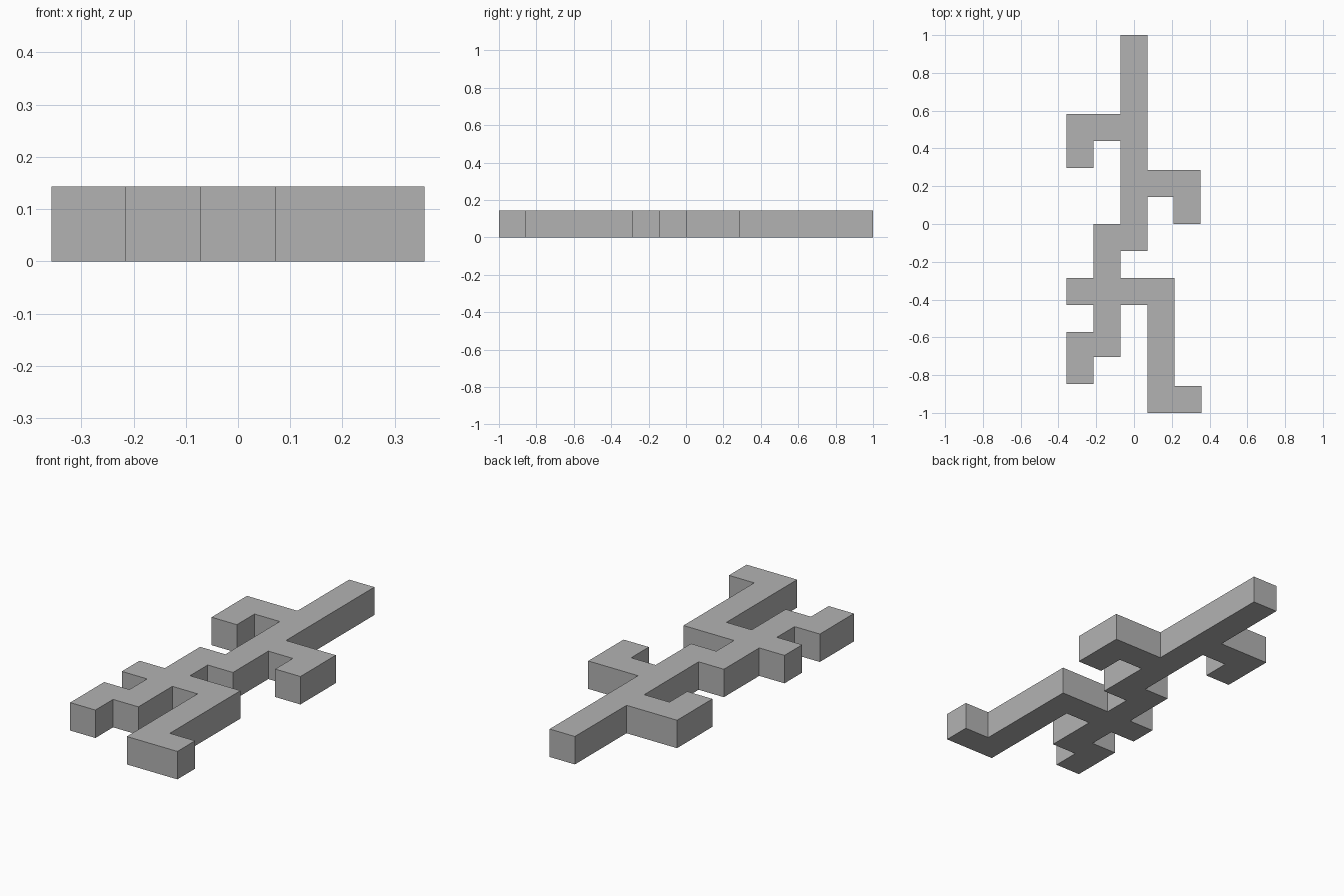
import bpy
import bmesh
from mathutils import Vector

cube = bpy.data.objects.get("Cube")
if cube:
    bpy.data.objects.remove(cube, do_unlink=True)

CELL = 1 / 7
STEP = {"N": Vector((0, 1)), "S": Vector((0, -1)), "E": Vector((1, 0)), "W": Vector((-1, 0))}

# Single grey material
grey = bpy.data.materials.new("plain_grey")
grey.use_nodes = True
colour = (0.45, 0.45, 0.45, 1)
grey.diffuse_color = colour
grey.node_tree.nodes["Principled BSDF"].inputs["Base Color"].default_value = colour

# Outline walked clockwise in cell steps, one run per straight edge
OUTLINE = (
    "E SSSSS "                            # shaft tip and right flank
    "EE SS W N W SS W "                   # hooked branch on +x
    "S EE SSSS E S WW NNNN W "            # long leg with foot
    "SS W S W NN E N W N E NN E "         # short leg, stub and hip
    "NNN W S W NN EE NNN"                 # hooked branch on -x
).split()


def nudge(p):
    """Cell position to model units, with the slight offsets of the limbs."""
    x, y = p * CELL
    if p.x < 0 and (1 < p.y < 5 or -7 < p.y < -4):
        y += 0.011
    if p.x > 1 and -1 < p.y < 3:
        x -= 0.004
    return x, y, 0


# Flat branching body: outline face extruded to one cell of height
bm = bmesh.new()
pos = Vector((-0.5, 7))
ring = []
for run in OUTLINE:
    ring.append(bm.verts.new(nudge(pos)))
    pos = pos + STEP[run[0]] * len(run)
base = bm.faces.new(ring)
top = bmesh.ops.extrude_face_region(bm, geom=[base], use_keep_orig=True)
verts = [g for g in top["geom"] if isinstance(g, bmesh.types.BMVert)]
bmesh.ops.translate(bm, verts=verts, vec=(0, 0, CELL))
bmesh.ops.recalc_face_normals(bm, faces=bm.faces)

mesh = bpy.data.meshes.new("branching_body")
bm.to_mesh(mesh)
bm.free()
mesh.materials.append(grey)
body = bpy.data.objects.new("branching_body", mesh)
bpy.context.collection.objects.link(body)
